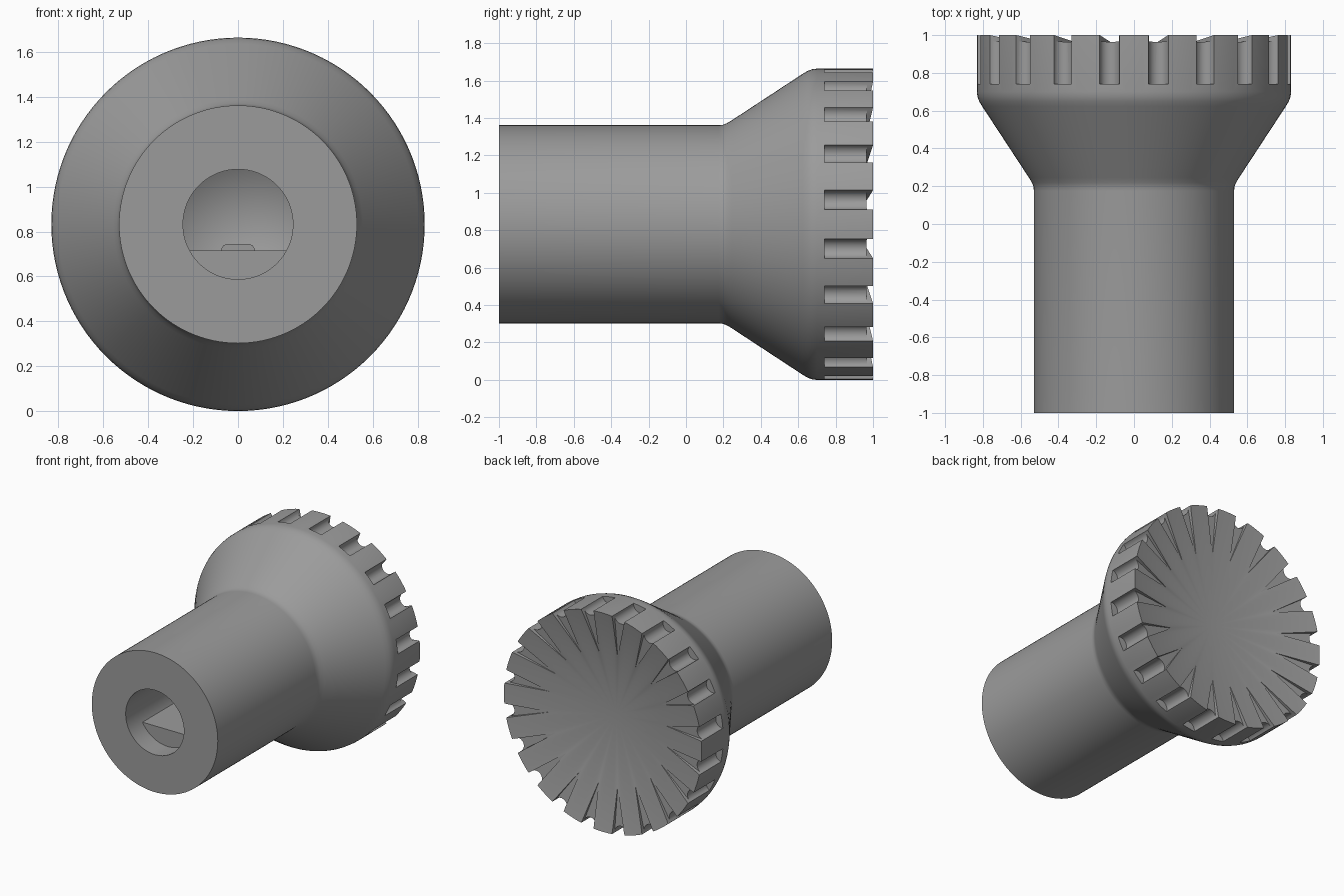
import bpy, bmesh, math
from mathutils import Matrix, Vector

if "Cube" in bpy.data.objects:
    bpy.data.objects.remove(bpy.data.objects["Cube"])

R = 0.832            # head radius, also height of the axis
AXIS = Matrix.Translation((0, 0, R))
COUNT = 20           # grip notches around the head

grey = bpy.data.materials.new("mid grey")
grey.diffuse_color = (0.33, 0.33, 0.33, 1)
grey.use_nodes = True
grey.node_tree.nodes["Principled BSDF"].inputs["Base Color"].default_value = grey.diffuse_color


def make_object(name, bm):
    bmesh.ops.recalc_face_normals(bm, faces=bm.faces)
    mesh = bpy.data.meshes.new(name)
    bm.to_mesh(mesh)
    bm.free()
    mesh.materials.append(grey)
    obj = bpy.data.objects.new(name, mesh)
    bpy.context.collection.objects.link(obj)
    return obj


def prism(bm, bottom, top):
    """Closed solid between two matching loops of points."""
    a = [bm.verts.new(p) for p in bottom]
    b = [bm.verts.new(p) for p in top]
    bm.faces.new(a)
    bm.faces.new(b)
    n = len(a)
    for i in range(n):
        j = (i + 1) % n
        bm.faces.new((a[i], a[j], b[j], b[i]))


def lathe(name, profile, steps=120):
    """Spin (radius, y) points about the knob axis."""
    bm = bmesh.new()
    rings = []
    for r, y in profile:
        if r == 0:
            rings.append([bm.verts.new((0, y, R))] * steps)
        else:
            rings.append([bm.verts.new((r * math.cos(t), y, R + r * math.sin(t)))
                          for t in (2 * math.pi * i / steps for i in range(steps))])
    for a, b in zip(rings, rings[1:]):
        for i in range(steps):
            j = (i + 1) % steps
            loop = list(dict.fromkeys((a[i], a[j], b[j], b[i])))
            bm.faces.new(loop)
    return make_object(name, bm)


def around_axis(name, bottom, top):
    """Repeat a prism evenly around the knob axis."""
    bm = bmesh.new()
    for i in range(COUNT):
        turn = AXIS @ Matrix.Rotation(math.radians(9 + 18 * i), 4, 'Y')
        prism(bm, [turn @ Vector(p) for p in bottom], [turn @ Vector(p) for p in top])
    return make_object(name, bm)


# Knob: dished back, rounded head, tapered neck, shaft and blind bore
knob = lathe("knob_body", [
    (0, 0.835), (R, 1.0), (R, 0.70), (0.829, 0.675), (0.82, 0.65), (0.804, 0.623),
    (0.556, 0.245), (0.54, 0.218), (0.532, 0.198), (0.53, 0.175),
    (0.53, -1.0), (0.245, -1.0), (0.245, 0.0), (0, 0.14)])

# Rounded grip notches in the rim
circle = [(R + 0.053 * math.cos(t), 0.053 * math.sin(t))
          for t in (2 * math.pi * i / 24 for i in range(24))]
notches = around_axis("notch_cutter",
                      [(x, 0.74, z) for x, z in circle],
                      [(x, 1.05, z) for x, z in circle])

# Wedge-shaped grooves running inward across the dished back
wedge = [(0.5, 0.932, 0), (0.9, 0.978, 0.063), (0.9, 0.978, -0.063)]
grooves = around_axis("groove_cutter", wedge, [(x, 1.05, z) for x, y, z in wedge])

bpy.context.view_layer.objects.active = knob
for cutter in (notches, grooves):
    mod = knob.modifiers.new("cut", 'BOOLEAN')
    mod.operation = 'DIFFERENCE'
    mod.solver = 'EXACT'
    mod.object = cutter
    bpy.ops.object.modifier_apply(modifier=mod.name)
    cutter.hide_render = True
    bpy.data.objects.remove(cutter)

# Flat that makes the bore D-shaped
half = math.acos(0.117 / 0.247)
arc = [(0.247 * math.sin(a), R - 0.247 * math.cos(a))
       for a in (-half + 2 * half * i / 24 for i in range(25))]
bm = bmesh.new()
prism(bm, [(x, -0.84, z) for x, z in arc], [(x, 0.1, z) for x, z in arc])
bore_flat = make_object("bore_flat", bm)

# Small retaining ridge on the flat
ridge = [(-0.075, 0.70), (0.075, 0.70), (0.075, 0.722), (0.066, 0.737), (0.05, 0.745),
         (-0.05, 0.745), (-0.066, 0.737), (-0.075, 0.722)]
bm = bmesh.new()
prism(bm, [(x, -0.15, z) for x, z in ridge], [(x, 0.05, z) for x, z in ridge])
bore_ridge = make_object("bore_ridge", bm)

# Smooth curved surfaces, keep the edges crisp
bpy.ops.object.select_all(action='DESELECT')
for obj in (knob, bore_flat, bore_ridge):
    obj.select_set(True)
bpy.context.view_layer.objects.active = knob
bpy.ops.object.shade_smooth_by_angle(angle=math.radians(25))
